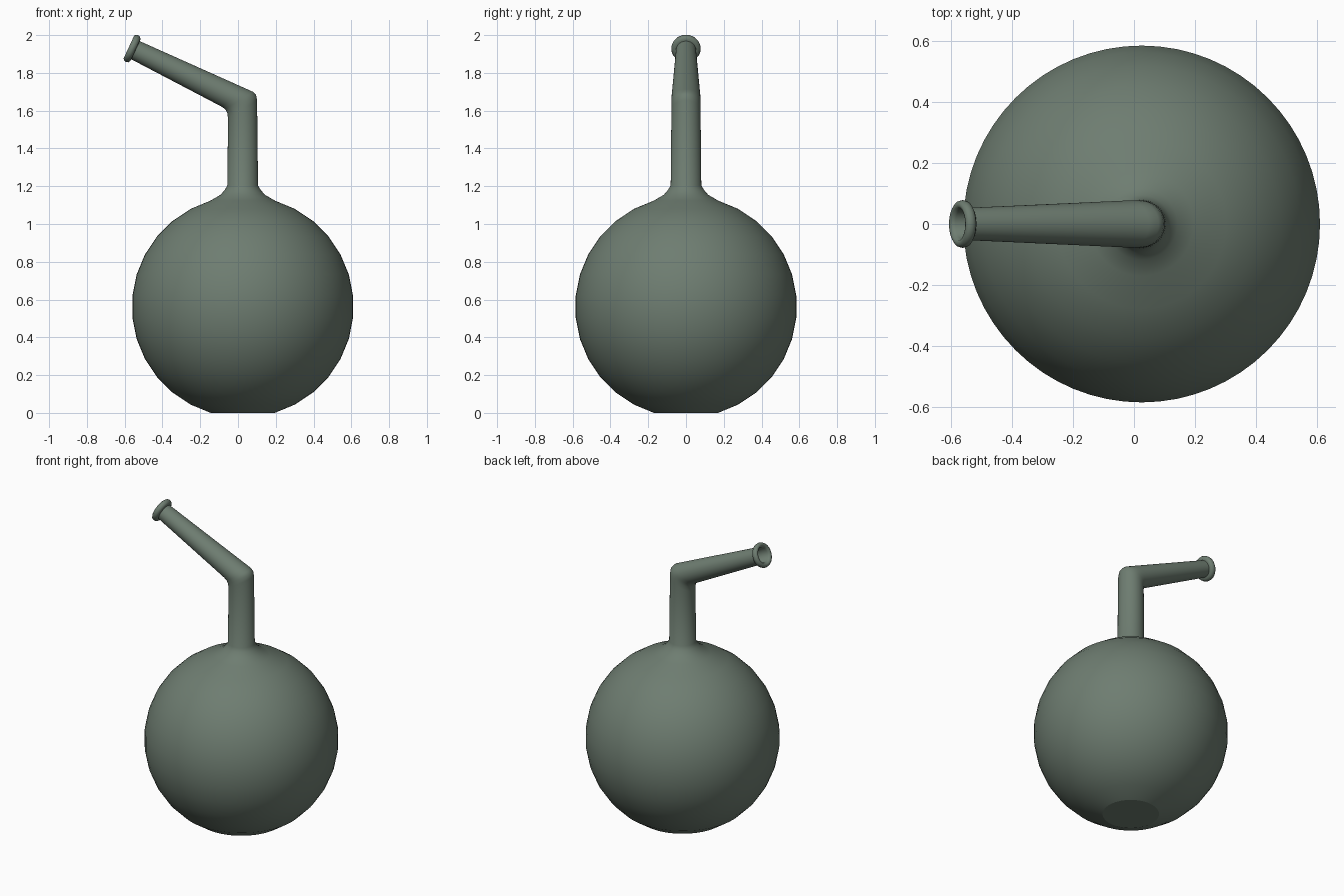
import bpy, bmesh, math
from mathutils import Vector

if "Cube" in bpy.data.objects:
    bpy.data.objects.remove(bpy.data.objects["Cube"])

SEG = 64
CX = 0.025

glass = bpy.data.materials.new("sage green")
glass.diffuse_color = (0.156, 0.205, 0.165, 1)
glass.use_nodes = True
glass.node_tree.nodes["Principled BSDF"].inputs["Base Color"].default_value = glass.diffuse_color


def level(r, z):
    """Horizontal round ring: left point, right point, half depth."""
    return ((CX - r, z), (CX + r, z), r)


def loft(name, rings, sharp=()):
    bm = bmesh.new()
    loops = []
    for (ax, az), (bx, bz), w in rings:
        mid = Vector(((ax + bx) / 2, 0, (az + bz) / 2))
        half = Vector(((bx - ax) / 2, 0, (bz - az) / 2))
        loops.append([bm.verts.new(mid + half * math.cos(t) + Vector((0, w * math.sin(t), 0)))
                      for t in (2 * math.pi * i / SEG for i in range(SEG))])
    for a, b in zip(loops, loops[1:]):
        for i in range(SEG):
            j = (i + 1) % SEG
            bm.faces.new((a[i], a[j], b[j], b[i]))
    bm.faces.new(loops[0][::-1])
    bm.faces.new(loops[-1])
    bmesh.ops.recalc_face_normals(bm, faces=bm.faces)
    for f in bm.faces:
        f.smooth = True
    for k in sharp:
        for i in range(SEG):
            bm.edges.get((loops[k][i], loops[k][(i + 1) % SEG])).smooth = False
    me = bpy.data.meshes.new(name)
    bm.to_mesh(me)
    bm.free()
    me.materials.append(glass)
    ob = bpy.data.objects.new(name, me)
    bpy.context.collection.objects.link(ob)


# round bulb with a flat base
R, CZ, STEP = 0.587, 0.562, math.pi / 16
rings = []
for k in range(-7, 7):
    a = (k + 0.5) * STEP
    rings.append(level(R * math.cos(a), max(0, CZ + R * math.sin(a))))

# shoulder and upright neck
rings += [level(0.117, 1.155), level(0.095, 1.181), level(0.081, 1.204)]

# bend, given by inner and outer points
rings += [
    ((-0.053, 1.56), (0.101, 1.655), 0.077),
    ((-0.057, 1.588), (0.096, 1.682), 0.077),
    ((-0.068, 1.608), (0.081, 1.699), 0.077),
    ((-0.088, 1.622), (0.05, 1.713), 0.077),
]

# sloping spout, rolled lip and hollow mouth: distance along axis, radius
ang = math.radians(25)
ca, sa = math.cos(ang), math.sin(ang)
for s, r in [(0, 0.053), (0.001, 0.064), (0.008, 0.074), (0.02, 0.078),
             (0.032, 0.075), (0.039, 0.066), (0.037, 0.055), (0.025, 0.047),
             (-0.15, 0.042)]:
    x, z = -0.5425 - s * ca, 1.92 + s * sa
    rings.append(((x - r * sa, z - r * ca), (x + r * sa, z + r * ca), r))

n = len(rings)
loft("retort_flask", rings, sharp=(0, n - 9, n - 1))
